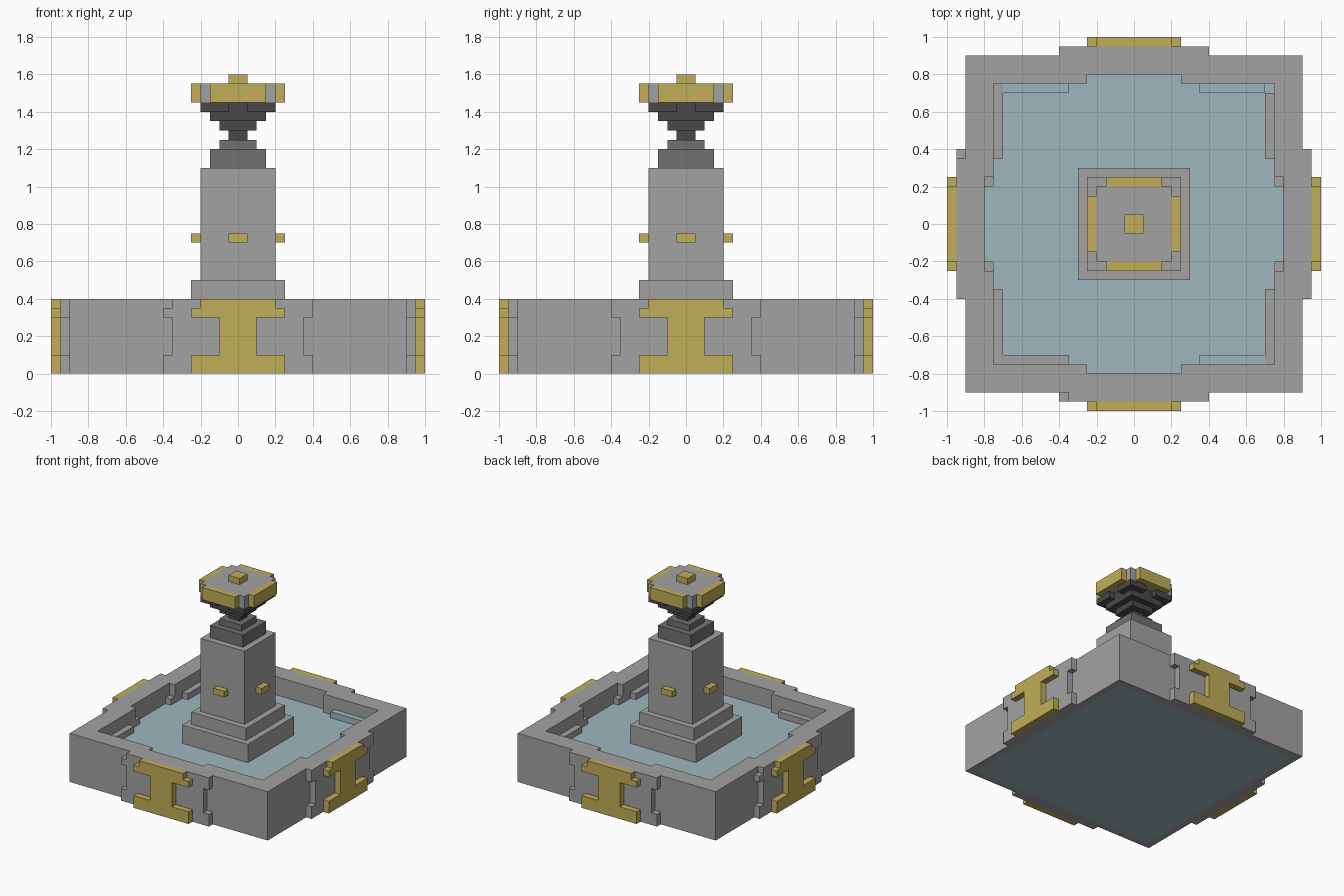
import bpy, bmesh, math
from mathutils import Matrix, Vector

cube = bpy.data.objects.get("Cube")
if cube:
    bpy.data.objects.remove(cube, do_unlink=True)


def material(name, rgb):
    m = bpy.data.materials.new(name)
    m.use_nodes = True
    m.diffuse_color = (*rgb, 1)
    bsdf = next(n for n in m.node_tree.nodes if n.type == 'BSDF_PRINCIPLED')
    bsdf.inputs["Base Color"].default_value = (*rgb, 1)
    return m


STONE = material("light stone", (0.36, 0.365, 0.36))
MID = material("mid grey stone", (0.165, 0.165, 0.165))
DARK = material("dark grey stone", (0.065, 0.065, 0.065))
GOLD = material("gold", (0.53, 0.42, 0.10))
WATER = material("water blue", (0.34, 0.47, 0.51))


def blocks(name, mat, boxes, turns=(0,)):
    """Boxes (x0, x1, y0, y1, z0, z1), repeated by quarter turns about z."""
    bm = bmesh.new()
    for k in turns:
        rot = Matrix.Rotation(k * math.pi / 2, 4, 'Z')
        for x0, x1, y0, y1, z0, z1 in boxes:
            centre = Matrix.Translation(((x0 + x1) / 2, (y0 + y1) / 2, (z0 + z1) / 2))
            size = Matrix.Diagonal(Vector((x1 - x0, y1 - y0, z1 - z0, 1)))
            bmesh.ops.create_cube(bm, size=1, matrix=rot @ centre @ size)
    me = bpy.data.meshes.new(name)
    bm.to_mesh(me)
    bm.free()
    me.materials.append(mat)
    ob = bpy.data.objects.new(name, me)
    bpy.context.collection.objects.link(ob)
    return ob


def tier(name, mat, half, z0, z1):
    return blocks(name, mat, [(-half, half, -half, half, z0, z1)])


ALL = range(4)

# Basin walls: thin foot, main wall, thicker inside near the corners
blocks("basin_wall", STONE, [
    (-0.9, 0.85, -0.9, -0.85, 0, 0.05),
    (-0.9, 0.8, -0.9, -0.8, 0.05, 0.4),
    (-0.8, -0.25, -0.8, -0.75, 0.05, 0.4),
    (0.25, 0.75, -0.8, -0.75, 0.05, 0.4),
], ALL)

# Raised stone panel on each side, two of them chipped at one top corner
panel = [(-0.4, 0.4, -0.95, -0.9, 0, 0.1), (-0.35, 0.35, -0.95, -0.9, 0.1, 0.3)]
blocks("side_panel", STONE, panel + [(-0.4, 0.4, -0.95, -0.9, 0.3, 0.4)], (1, 2))
blocks("chipped_side_panel", STONE, panel + [
    (-0.4, 0.4, -0.95, -0.9, 0.3, 0.35),
    (-0.35, 0.4, -0.95, -0.9, 0.35, 0.4)], (0, 3))

# Gold ornament on each panel
blocks("gold_ornament", GOLD, [
    (-0.25, 0.25, -1, -0.95, 0, 0.1),
    (-0.1, 0.1, -1, -0.95, 0.1, 0.3),
    (-0.25, 0.25, -1, -0.95, 0.3, 0.35),
    (-0.2, 0.2, -1, -0.95, 0.35, 0.4),
], ALL)

# Water with its visible underside
blocks("water", WATER, [
    (-0.85, 0.85, -0.85, 0.85, 0, 0.05),
    (-0.8, 0.8, -0.8, 0.8, 0.05, 0.25),
])

# Ledges inside the basin
right_ledge = (0.35, 0.7, -0.75, -0.7, 0.2, 0.3)
left_ledge = (-0.75, -0.35, -0.75, -0.7, 0.2, 0.3)
blocks("stone_ledge_left", STONE, [left_ledge], (0, 1, 3))
blocks("stone_ledge_right", STONE, [right_ledge], (1, 3))
blocks("wet_ledge_back", WATER, [right_ledge, (-0.7, -0.35, -0.75, -0.7, 0.2, 0.3)], (2,))
blocks("wet_ledge_front", WATER, [right_ledge], (0,))
blocks("recess_steps", STONE, [
    (-0.25, -0.2, -0.8, -0.75, 0.2, 0.3),
    (0.2, 0.25, -0.8, -0.75, 0.2, 0.3)], (1, 3))

# Pedestal and column
tier("pedestal_lower", STONE, 0.3, 0.2, 0.4)
tier("pedestal_upper", STONE, 0.25, 0.4, 0.5)
tier("column", STONE, 0.2, 0.5, 1.1)
blocks("column_stud", GOLD, [(-0.05, 0.05, -0.25, -0.2, 0.7, 0.75)], ALL)

# Stepped neck, narrowing then flaring
tier("neck_lower", MID, 0.15, 1.1, 1.2)
tier("neck_upper", MID, 0.1, 1.2, 1.25)
tier("flare_stem", DARK, 0.05, 1.25, 1.3)
tier("flare_lower", DARK, 0.1, 1.3, 1.35)
tier("flare_middle", DARK, 0.15, 1.35, 1.4)
tier("flare_core", DARK, 0.15, 1.4, 1.45)
blocks("flare_rim", DARK, [
    (-0.2, -0.05, -0.2, -0.15, 1.4, 1.45),
    (0.05, 0.15, -0.2, -0.15, 1.4, 1.45)], ALL)

# Head with gold edging and knob
tier("head", STONE, 0.2, 1.45, 1.55)
blocks("head_edging", GOLD, [(-0.15, 0.15, -0.25, -0.2, 1.45, 1.55)], ALL)
tier("head_knob", GOLD, 0.05, 1.55, 1.6)
